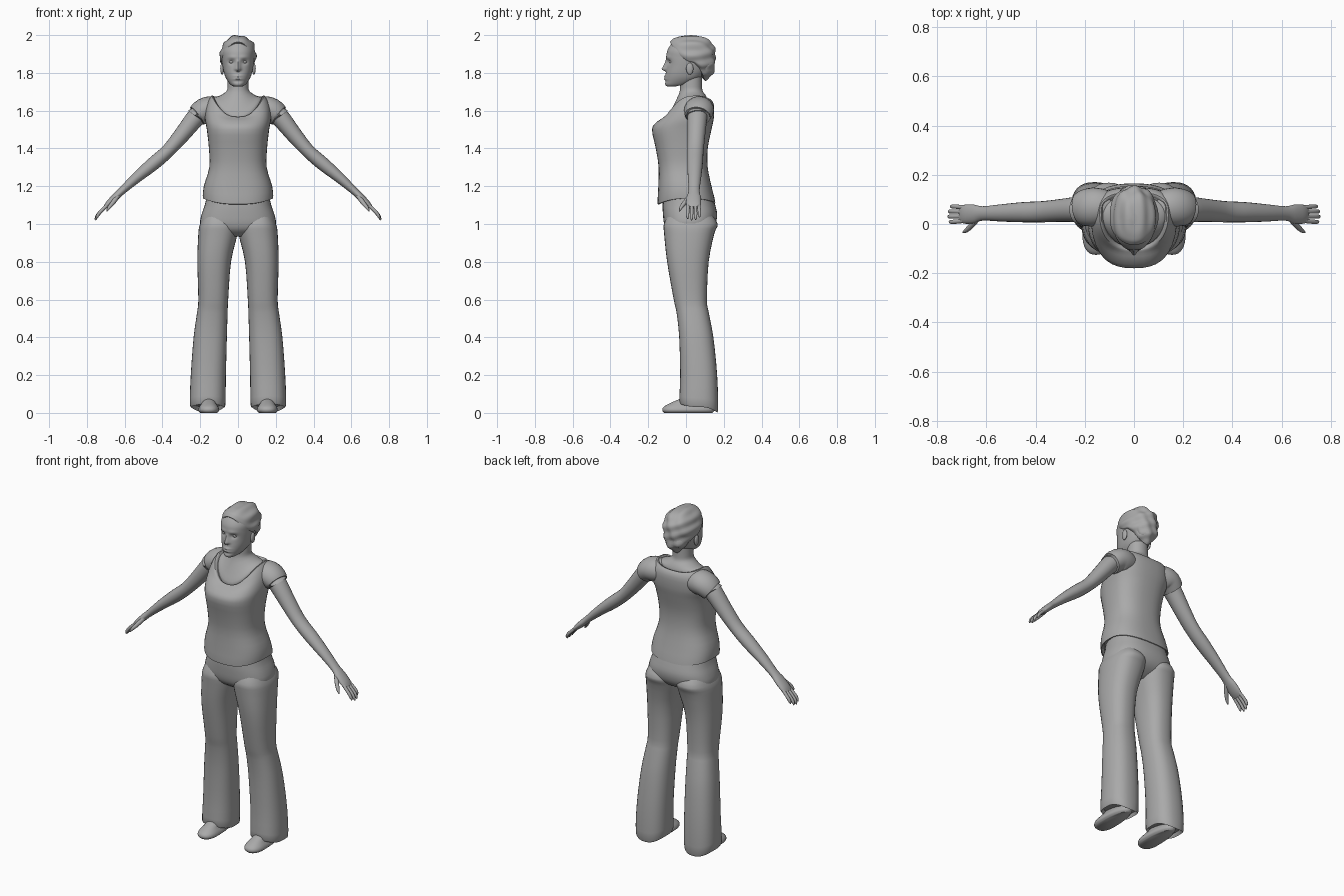
import bpy, bmesh, math
from mathutils import Vector

grey = bpy.data.materials.new("plain grey")
grey.diffuse_color = (0.4, 0.4, 0.4, 1)


def finish(name, bm):
    bmesh.ops.recalc_face_normals(bm, faces=bm.faces)
    me = bpy.data.meshes.new(name)
    bm.to_mesh(me)
    bm.free()
    ob = bpy.data.objects.new(name, me)
    bpy.context.collection.objects.link(ob)
    me.materials.append(grey)
    bpy.ops.object.select_all(action='DESELECT')
    ob.select_set(True)
    bpy.context.view_layer.objects.active = ob
    bpy.ops.object.shade_smooth_by_angle(angle=math.radians(45))
    return ob


def spline(keys, steps):
    """Smooth in-between rows for a list of number rows."""
    out = []
    n = len(keys)
    for i in range(n - 1):
        a, b, c, d = (keys[max(i - 1, 0)], keys[i], keys[i + 1], keys[min(i + 2, n - 1)])
        for k in range(steps):
            t = k / steps
            out.append([0.5 * (2 * q + (r - p) * t + (2 * p - 5 * q + 4 * r - s) * t * t
                               + (3 * q - p - 3 * r + s) * t ** 3)
                        for p, q, r, s in zip(a, b, c, d)])
    out.append(list(keys[-1]))
    return out


def skin(name, rings, shape=None):
    """Join rings of points into a closed surface."""
    bm = bmesh.new()
    rows = [[bm.verts.new(shape(p) if shape else p) for p in r] for r in rings]
    n = len(rows[0])
    for a, b in zip(rows, rows[1:]):
        for i in range(n):
            j = (i + 1) % n
            bm.faces.new((a[i], a[j], b[j], b[i]))
    bm.faces.new(rows[0])
    bm.faces.new(rows[-1])
    return finish(name, bm)


def stack(name, keys, segs=32, steps=3, e=2.3, shape=None, side=1):
    """Level rings: z, centre x, half width, front y, back y, widest y, front lift, back lift."""
    rings = []
    for z, cx, hw, yf, yb, cy, zf, zb in spline(keys, steps):
        ring = []
        for i in range(segs):
            t = 2 * math.pi * i / segs
            c, s = math.cos(t), math.sin(t)
            x = math.copysign(abs(c) ** (2 / e), c) * hw + cx
            y = math.copysign(abs(s) ** (2 / e), s)
            y = cy + y * ((yb - cy) if s > 0 else (cy - yf))
            ring.append(Vector((side * x, y, z + s * s * (zb if s > 0 else zf))))
        rings.append(ring)
    return skin(name, rings, shape)


def tube(name, keys, side=1, segs=16, steps=3):
    """Limb rings along a path: x, y, z, thickness radius, sideways radius."""
    rows = spline(keys, steps)
    pts = [Vector(r[:3]) for r in rows]
    rings = []
    for i, r in enumerate(rows):
        d = (pts[min(i + 1, len(pts) - 1)] - pts[max(i - 1, 0)]).normalized()
        v = (Vector((0, 1, 0)) - d * d.y).normalized()
        u = d.cross(v)
        ring = []
        for k in range(segs):
            t = 2 * math.pi * k / segs
            p = pts[i] + u * (r[3] * math.cos(t)) + v * (r[4] * math.sin(t))
            ring.append(Vector((side * p.x, p.y, p.z)))
        rings.append(ring)
    return skin(name, rings)


def blob(name, centre, size, shape=None):
    bm = bmesh.new()
    bmesh.ops.create_uvsphere(bm, u_segments=28, v_segments=18, radius=1)
    for v in bm.verts:
        p = Vector([c + q * s for c, q, s in zip(centre, v.co, size)])
        v.co = shape(p) if shape else p
    return finish(name, bm)


def bell(d, w):
    return math.exp(-(d / w) ** 2)


def face_shape(p):
    """Nose, eye sockets, brow and lips pressed into the front of the head."""
    if p.y > -0.03:
        return p
    x, z = abs(p.x), p.z
    ramp = min(max((1.875 - z) / 0.055, 0), 1) * min(max((z - 1.806) / 0.012, 0), 1)
    out = 0.026 * ramp * bell(x, 0.009 + 0.006 * ramp)
    out -= 0.012 * bell(x - 0.034, 0.017) * bell(z - 1.858, 0.013)
    out += 0.004 * bell(x - 0.03, 0.025) * bell(z - 1.883, 0.009)
    out += 0.007 * bell(x, 0.022) * (bell(z - 1.783, 0.006) + bell(z - 1.768, 0.006))
    out -= 0.004 * bell(x, 0.03) * bell(z - 1.755, 0.007)
    return Vector((p.x, p.y - out, p.z))


def hair_wave(p):
    """Soft swept locks, stronger towards the back."""
    k = 0.0035 * min(max((p.y + 0.08) / 0.1, 0), 1)
    w = math.sin(p.z * 105 + p.x * 40) + math.sin(p.x * 95 - p.z * 45)
    c = Vector((0, 0.03, 1.88))
    return p + (p - c).normalized() * k * w


# shirt body, with scooped neckline and dipped hem
stack("shirt", [
    (1.15, 0, .172, -.13, .135, .01, -.03, -.02), (1.135, 0, .186, -.15, .155, .01, -.03, -.02),
    (1.2, 0, .181, -.147, .135, .0, -.01, 0), (1.3, 0, .152, -.145, .115, -.01, 0, 0),
    (1.4, 0, .154, -.160, .115, -.01, 0, 0), (1.5, 0, .165, -.180, .135, 0, 0, 0),
    (1.56, 0, .175, -.155, .147, .03, -.02, 0), (1.63, 0, .168, -.122, .148, .05, -.07, 0),
    (1.68, 0, .14, -.104, .13, .05, -.113, -.02), (1.665, 0, .125, -.09, .115, .05, -.11, -.02)],
    segs=40, e=2.5)
# upper chest and neck
stack("neck", [
    (1.62, 0, .12, -.08, .11, .04, -.08, 0), (1.668, 0, .128, -.096, .115, .045, -.105, -.015),
    (1.68, 0, .095, -.07, .105, .04, -.06, 0), (1.705, 0, .06, -.035, .088, .03, -.01, 0),
    (1.74, 0, .055, -.03, .085, .03, 0, 0), (1.8, 0, .055, -.02, .085, .03, 0, 0)], e=2.1)
# head
stack("head", [
    (1.727, 0, .02, -.098, -.03, -.07, 0, .012), (1.738, 0, .04, -.110, .02, -.04, 0, .012),
    (1.768, 0, .062, -.110, .07, -.01, 0, 0), (1.80, 0, .074, -.107, .1, 0, 0, 0),
    (1.84, 0, .082, -.102, .115, .01, 0, 0), (1.88, 0, .087, -.104, .12, .02, 0, 0),
    (1.92, 0, .087, -.098, .125, .02, 0, 0), (1.96, 0, .069, -.071, .1, .02, 0, 0),
    (1.985, 0, .035, -.03, .06, .02, 0, 0)], segs=96, steps=7, e=2.2, shape=face_shape)
# hair swept to the nape
stack("hair", [
    (1.855, 0, .082, -.072, .10, .03, .1, -.095), (1.862, 0, .092, -.084, .12, .03, .1, -.09),
    (1.88, 0, .097, -.084, .145, .03, .085, -.075), (1.905, 0, .097, -.08, .153, .03, .065, -.045),
    (1.935, 0, .09, -.07, .152, .03, .045, -.015), (1.963, 0, .073, -.054, .133, .03, .024, 0),
    (1.986, 0, .045, -.03, .093, .03, .007, 0), (1.997, 0, .01, .01, .04, .025, 0, 0)],
    segs=64, steps=5, e=2.1, shape=hair_wave)
blob("hair_bun", (0, .108, 1.84), (.068, .044, .06), hair_wave)

# trouser seat
stack("trouser_hips", [
    (1.15, 0, .165, -.12, .14, .02, 0, 0), (1.10, 0, .176, -.124, .155, .02, 0, 0),
    (1.05, 0, .193, -.122, .165, .02, 0, 0), (1.0, 0, .2, -.116, .155, .02, 0, 0),
    (.965, 0, .17, -.1, .125, .02, 0, 0), (.935, 0, .06, -.06, .07, .02, 0, 0)], segs=40, e=2.5)

for side, tag in ((1, "left"), (-1, "right")):
    # flared trouser leg
    stack(tag + "_trouser_leg", [
        (1.06, .1, .075, -.09, .13, .02, 0, 0), (1.0, .102, .099, -.117, .168, .02, 0, 0),
        (.95, .106, .104, -.116, .15, .02, 0, 0), (.8, .126, .089, -.1, .12, .01, 0, 0),
        (.6, .131, .079, -.065, .111, .025, 0, 0), (.53, .136, .081, -.05, .121, .035, 0, 0),
        (.4, .147, .088, -.036, .145, .05, 0, 0), (.2, .157, .093, -.031, .165, .07, 0, 0),
        (.04, .161, .094, -.035, .17, .07, .015, -.028), (.05, .158, .08, -.02, .155, .07, .015, -.025)],
        e=2.4, side=side)
    # shoe
    stack(tag + "_shoe", [
        (0, .155, .044, -.115, .14, -.04, 0, 0), (.012, .155, .055, -.125, .15, -.04, 0, 0),
        (.03, .155, .051, -.12, .15, -.04, 0, 0), (.05, .155, .038, -.088, .14, -.02, 0, 0),
        (.075, .155, .03, -.03, .13, .04, 0, 0)], side=side)
    # cap sleeve
    tube(tag + "_sleeve", [
        (.10, .07, 1.605, .06, .065), (.14, .07, 1.607, .069, .076), (.18, .068, 1.6, .066, .078),
        (.217, .062, 1.572, .058, .068), (.212, .062, 1.578, .046, .055)], side, 24)
    # arm running into the palm
    tube(tag + "_arm", [
        (.17, .062, 1.61, .05, .055), (.22, .06, 1.568, .05, .053), (.295, .055, 1.475, .043, .047),
        (.37, .05, 1.388, .036, .043), (.45, .048, 1.318, .036, .041), (.54, .045, 1.243, .028, .035),
        (.615, .043, 1.175, .02, .029), (.65, .041, 1.142, .019, .038), (.685, .04, 1.108, .016, .039),
        (.705, .04, 1.087, .009, .034)], side, 20)
    # fingers and thumb
    for n, (y, k) in enumerate(((.009, .9), (.03, 1), (.051, .97), (.071, .8))):
        tube(f"{tag}_finger_{n + 1}", [
            (.685, .04 + (y - .04) * .85, 1.107, .009, .009), (.7 + .033 * k, y, 1.095 - .035 * k, .009, .009),
            (.7 + .05 * k, y, 1.095 - .06 * k, .008, .008), (.7 + .055 * k, y, 1.095 - .075 * k, .003, .003)],
            side, 10)
    tube(tag + "_thumb", [
        (.635, .025, 1.15, .012, .014), (.66, -.005, 1.115, .012, .012), (.682, -.026, 1.088, .009, .009),
        (.695, -.034, 1.068, .003, .003)], side, 10)
    # ear and eye
    blob(tag + "_ear", (side * .084, .02, 1.822), (.01, .019, .031))
    blob(tag + "_eye", (side * .034, -.078, 1.858), (.013, .012, .009))
